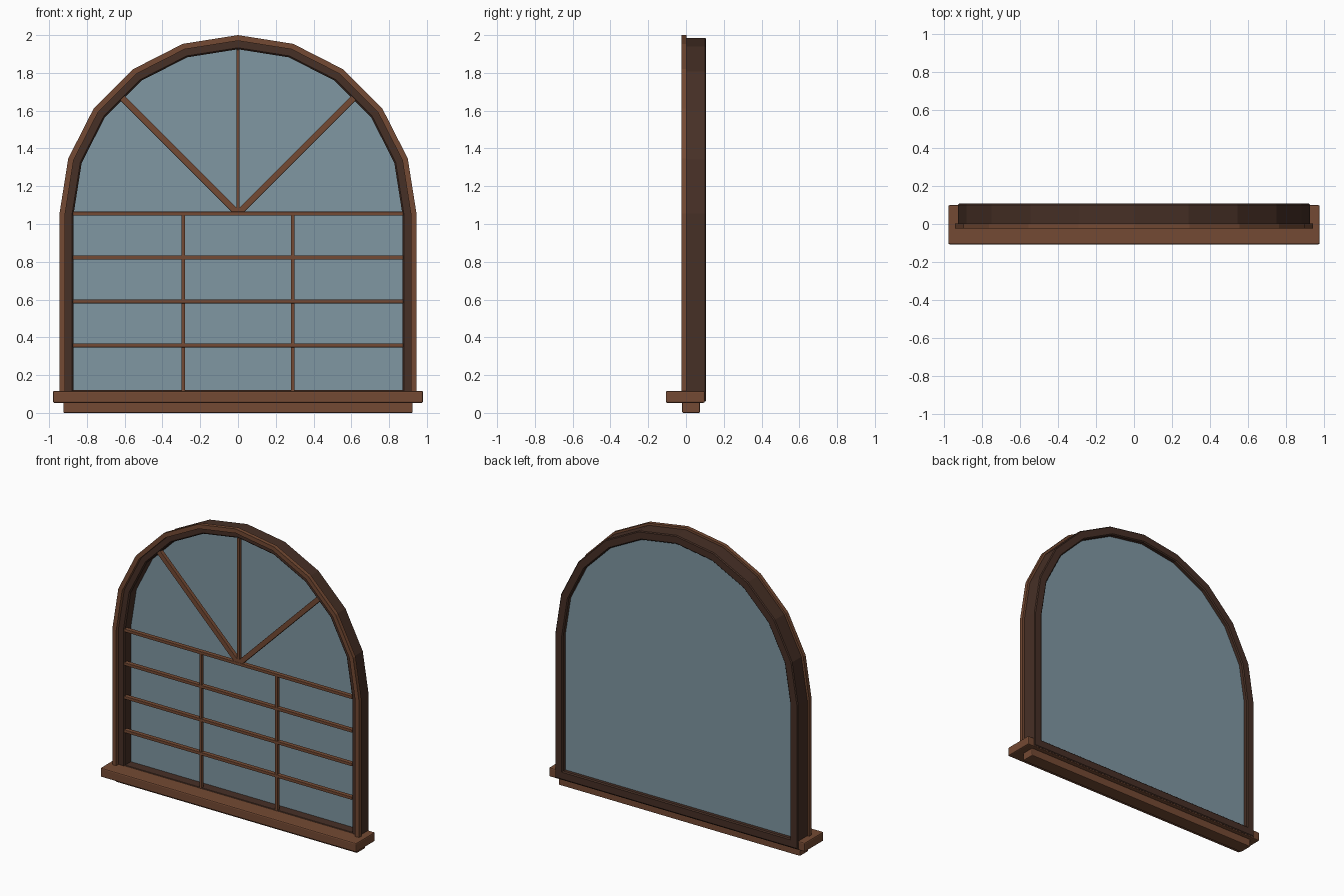
import bpy, bmesh, math
from mathutils import Matrix

if "Cube" in bpy.data.objects:
    bpy.data.objects.remove(bpy.data.objects["Cube"])

SPRING = 1.055   # height where the arch starts
SEGS = 10        # flat facets around the arch


def material(name, rgb):
    m = bpy.data.materials.new(name)
    m.diffuse_color = (*rgb, 1)
    m.use_nodes = True
    m.node_tree.nodes["Principled BSDF"].inputs["Base Color"].default_value = m.diffuse_color
    return m


WOOD = material("warm brown wood", (0.175, 0.068, 0.033))
DARK = material("dark brown wood", (0.062, 0.029, 0.019))
GLASS = material("blue grey glass", (0.215, 0.31, 0.365))


def finish(bm, name, mat, bevel=0):
    bmesh.ops.recalc_face_normals(bm, faces=bm.faces)
    me = bpy.data.meshes.new(name)
    bm.to_mesh(me)
    bm.free()
    me.materials.append(mat)
    ob = bpy.data.objects.new(name, me)
    bpy.context.collection.objects.link(ob)
    if bevel:
        mod = ob.modifiers.new("bevel", 'BEVEL')
        mod.width = bevel
        mod.segments = 2
    return ob


def arch(r, zb):
    """Closed arched outline in x,z: two bottom corners and a faceted top."""
    pts = [(-r, zb), (r, zb)]
    for i in range(SEGS + 1):
        a = math.pi * i / SEGS
        pts.append((r * math.cos(a), SPRING + r * math.sin(a)))
    return pts


def arch_ring(name, r, zb, section, mat):
    """Sweep a closed section of (inset, y) points round the arch outline."""
    bm = bmesh.new()
    loops = [[bm.verts.new((x, y, z)) for x, z in arch(r - i, zb + i)]
             for i, y in section]
    for k, a in enumerate(loops):
        b = loops[(k + 1) % len(loops)]
        for j in range(len(a)):
            n = (j + 1) % len(a)
            bm.faces.new((a[j], a[n], b[n], b[j]))
    return finish(bm, name, mat)


def box(name, x, y, z, mat, bevel=0, angle=0, pivot=(0, 0, 0)):
    """Box from (min, max) ranges, turned about the y axis at the pivot."""
    bm = bmesh.new()
    bmesh.ops.create_cube(bm, size=1)
    for v in bm.verts:
        v.co = [lo + (c + 0.5) * (hi - lo) for c, (lo, hi) in zip(v.co, (x, y, z))]
    if angle:
        bmesh.ops.rotate(bm, verts=bm.verts, cent=pivot,
                         matrix=Matrix.Rotation(angle, 3, 'Y'))
    return finish(bm, name, mat, bevel)


# Deep dark frame with small chamfers, and the lighter trim on its face
arch_ring("arched_frame", 0.93, 0.06,
          [(0, 0), (0.052, 0), (0.06, 0.008), (0.06, 0.1),
           (0.053, 0.107), (0.006, 0.107), (0, 0.101)], DARK)
arch_ring("front_trim", 0.945, 0.075,
          [(0, -0.025), (0.03, -0.025), (0.03, 0.002), (0, 0.002)], WOOD)

# Glass pane near the back of the frame
bm = bmesh.new()
front, back = ([bm.verts.new((x, y, z)) for x, z in arch(0.875, 0.115)]
               for y in (0.071, 0.077))
bm.faces.new(front)
bm.faces.new(back)
for j in range(len(front)):
    n = (j + 1) % len(front)
    bm.faces.new((front[j], front[n], back[n], back[j]))
finish(bm, "glass_pane", GLASS)

# Horizontal and vertical glazing bars of the lower grid
STEP = (SPRING - 0.125) / 4
for i in range(4):
    z = SPRING - i * STEP
    box(f"horizontal_bar_{i + 1}", (-0.873, 0.873), (0.0, 0.03),
        (z - 0.01, z + 0.01), WOOD, 0.002)
for side, x in (("left", -0.29), ("right", 0.29)):
    box(f"{side}_vertical_bar", (x - 0.009, x + 0.009), (0.003, 0.028),
        (0.115, SPRING), WOOD, 0.002)

# Three bars fanning out in the arch
for name, deg, w in (("left", -45, 0.017), ("centre", 0, 0.009), ("right", 45, 0.017)):
    box(f"{name}_fan_bar", (-w, w), (0.002, 0.029), (SPRING, SPRING + 0.868),
        WOOD, 0.002, math.radians(deg), (0, 0, SPRING))

# Projecting sill and the apron below it
box("window_sill", (-0.98, 0.98), (-0.107, 0.1), (0.053, 0.116), WOOD, 0.008)
box("sill_apron", (-0.925, 0.925), (-0.02, 0.074), (0, 0.06), WOOD, 0.006)
